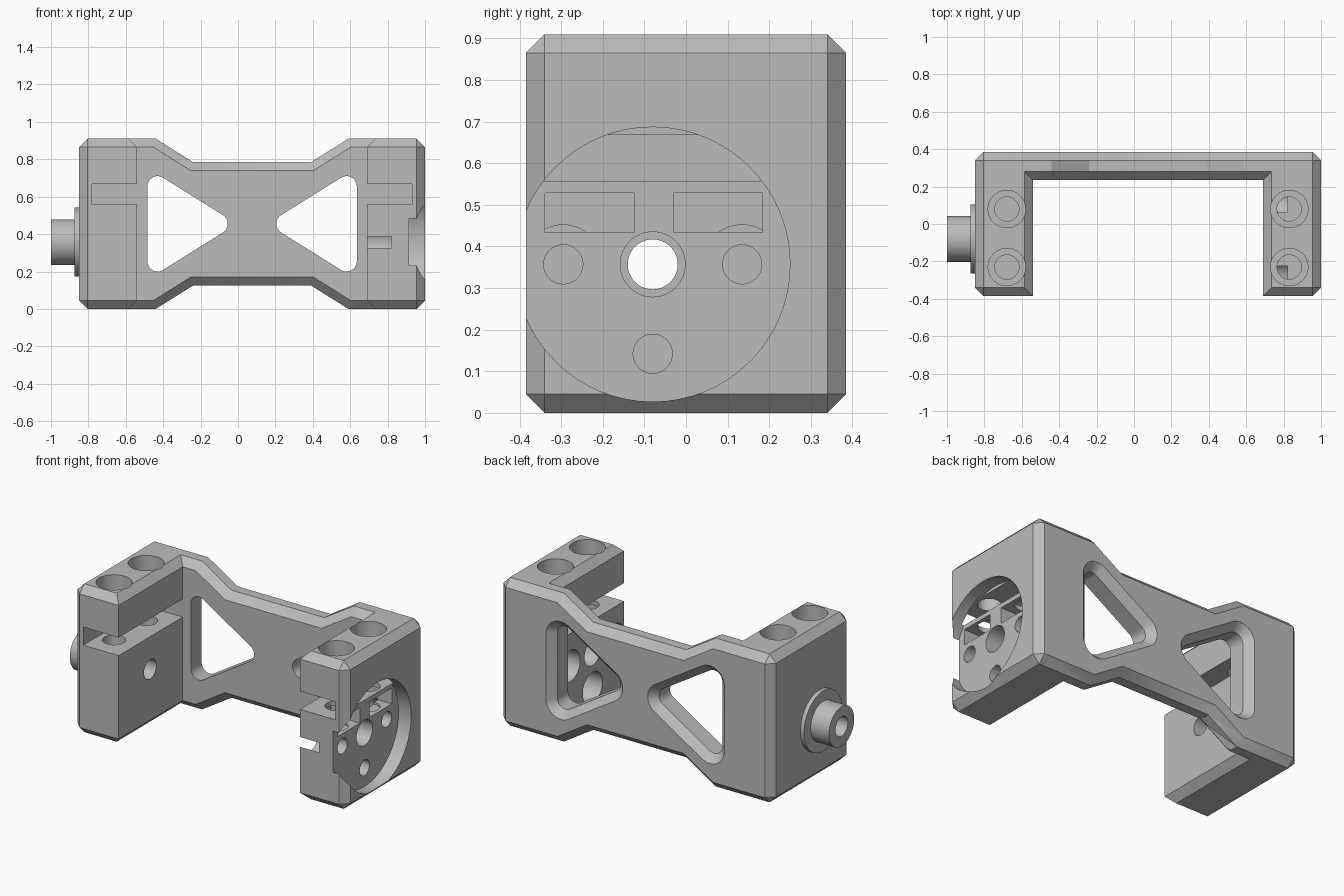
import bpy, bmesh, math
from mathutils import Vector

old = bpy.data.objects.get("Cube")
if old:
    bpy.data.objects.remove(old, do_unlink=True)

mat = bpy.data.materials.new("plain grey")
mat.use_nodes = True
GREY = (0.5, 0.5, 0.5, 1)
mat.diffuse_color = GREY
mat.node_tree.nodes["Principled BSDF"].inputs["Base Color"].default_value = GREY

C = 0.045                     # chamfer width
H = 0.91                      # height
X0, X1, Y = -0.85, 1.0, 0.385  # body extents
IN0, IN1, BACK = -0.54, 0.69, 0.235  # inner bay
MID = 0.075                   # symmetry plane of the frame
AY, AZ = -0.08, 0.357         # pivot axis


def finish(name, bm):
    bmesh.ops.recalc_face_normals(bm, faces=bm.faces[:])
    mesh = bpy.data.meshes.new(name)
    bm.to_mesh(mesh)
    bm.free()
    mesh.materials.append(mat)
    ob = bpy.data.objects.new(name, mesh)
    bpy.context.collection.objects.link(ob)
    return ob


def hull(name, pts):
    bm = bmesh.new()
    for p in pts:
        bm.verts.new(p)
    res = bmesh.ops.convex_hull(bm, input=bm.verts[:])
    junk = {v for v in res["geom_interior"] + res["geom_unused"]
            if isinstance(v, bmesh.types.BMVert)}
    if junk:
        bmesh.ops.delete(bm, geom=list(junk), context='VERTS')
    bmesh.ops.dissolve_limit(bm, angle_limit=0.01, verts=bm.verts[:], edges=bm.edges[:])
    return finish(name, bm)


def cut(pts):
    """Subtract the convex solid around pts from the frame."""
    cutter = hull("cutter", pts)
    mod = body.modifiers.new("cut", 'BOOLEAN')
    mod.operation = 'DIFFERENCE'
    mod.solver = 'EXACT'
    mod.object = cutter
    bpy.context.view_layer.objects.active = body
    bpy.ops.object.modifier_apply(modifier=mod.name)
    bpy.data.objects.remove(cutter, do_unlink=True)


def box(x0, x1, y0, y1, z0, z1):
    return [(x, y, z) for x in (x0, x1) for y in (y0, y1) for z in (z0, z1)]


def circle(u, v, r, n=64):
    return [(u + r * math.cos(2 * math.pi * i / n), v + r * math.sin(2 * math.pi * i / n))
            for i in range(n)]


def x_hole(y, z, r, x0, x1):
    cut([(x, a, b) for x in (x0, x1) for a, b in circle(y, z, r)])


def z_hole(x, y, r, z0, z1):
    cut([(a, b, z) for z in (z0, z1) for a, b in circle(x, y, r)])


# Chamfered block the frame is cut from
lo, hi = Vector((X0, -Y, 0)), Vector((X1, Y, H))
pts = []
for corner in box(-1, 1, -1, 1, -1, 1):
    for keep in range(3):
        pts.append([(hi[a] if corner[a] > 0 else lo[a])
                    - (0 if a == keep else corner[a] * C) for a in range(3)])
body = hull("frame", pts)

# Open bay between the arms, flared at top and bottom
cut(box(IN0, IN1, -1, BACK, -0.1, 1))
for flip in (False, True):
    pts = []
    for grow in (0, 2 * C):
        z = H - C + grow
        z = H - z if flip else z
        pts += [(x, y, z) for x in (IN0 - grow, IN1 + grow) for y in (-1, BACK + grow)]
    cut(pts)


# Waist notches in the back plate, with chamfered rims
def notch(y, grow, flip):
    low = H - 0.125 - grow
    half = 0.315 + 0.29 * grow
    ring = []
    for z, w in ((low, half), (1, half + 1.6 * (1 - low))):
        zz = H - z if flip else z
        ring += [(MID - w, y, zz), (MID + w, y, zz)]
    return ring


for flip in (False, True):
    front, rear = BACK + C, Y - C
    cut(notch(front - 0.005, 0, flip) + notch(rear + 0.005, 0, flip))
    cut(notch(front, 0, flip) + notch(BACK - 0.005, C + 0.005, flip))
    cut(notch(rear, 0, flip) + notch(Y + 0.005, C + 0.005, flip))


# Rounded triangular windows, countersunk at the rear
def window(side, y, r):
    return [(x, y, z) for dx, dz in ((0.505, 0.2), (0.505, -0.2), (0.185, 0))
            for x, z in circle(MID + side * dx, H / 2 + dz, r, 48)]


for side in (-1, 1):
    cut(window(side, 0.2, 0.055) + window(side, 0.4, 0.055))
    cut(window(side, Y - C, 0.055) + window(side, Y + 0.005, 0.06 + C))

# Clamp slots and stepped screw holes in both arms
for x0, x1, cx in ((-0.78, IN0 + 0.1, -0.68), (IN1 - 0.1, 0.93, 0.83)):
    cut(box(x0, x1, -0.5, BACK, 0.557, 0.668))
    for y in (-0.23, 0.08):
        z_hole(cx, y, 0.1, 0.77, 1)
        z_hole(cx, y, 0.065, 0.42, 0.8)

# Round recess, nut pockets and mounting holes in the left arm
x_hole(AY, AZ, 0.33, 0.915, 1.1)
for y in (-0.232, 0.077):
    cut(box(0.72, 0.95, y - 0.107, y + 0.107, 0.433, 0.529))
for dy, dz in ((-0.215, 0), (0.215, 0), (0, -0.215)):
    x_hole(AY + dy, AZ + dz, 0.047, 0.6, 1.1)
    x_hole(AY + dy, AZ + dz, 0.095, 0.6, 0.82)
x_hole(AY, AZ, 0.078, 0.6, 1.1)

# Bore through the right arm
x_hole(AY, AZ, 0.06, -1.1, -0.4)

# Hollow axle with its flange, turned around the pivot axis
bm = bmesh.new()
profile = ((0.06, X0), (0.185, X0), (0.185, -0.875), (0.122, -0.875), (0.122, -1), (0.06, -1))
rings = [[bm.verts.new((x, a, b)) for a, b in circle(AY, AZ, r)] for r, x in profile]
for k, ring in enumerate(rings):
    nxt = rings[(k + 1) % len(rings)]
    for i in range(len(ring)):
        j = (i + 1) % len(ring)
        bm.faces.new((ring[i], ring[j], nxt[j], nxt[i]))
axle = finish("axle", bm)

# Smooth the round walls, keep the edges crisp
for ob in (body, axle):
    bpy.ops.object.select_all(action='DESELECT')
    ob.select_set(True)
    bpy.context.view_layer.objects.active = ob
    bpy.ops.object.shade_smooth_by_angle(angle=math.radians(25))
